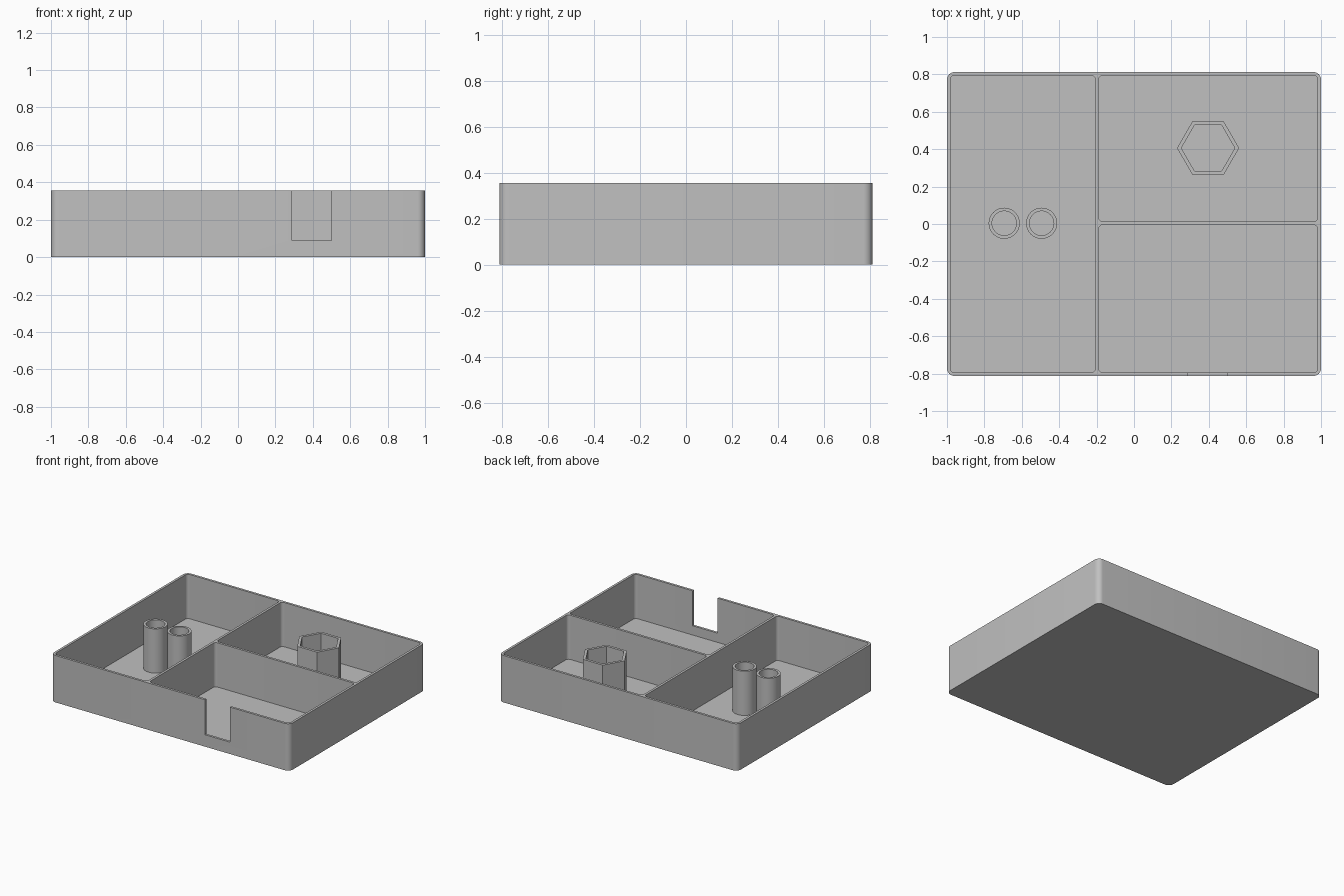
import bpy
import bmesh
from math import cos, sin, pi

cube = bpy.data.objects.get("Cube")
if cube:
    bpy.data.objects.remove(cube)

HALF_X, HALF_Y, HEIGHT = 1.0, 0.812, 0.355
WALL, FLOOR = 0.018, 0.02

grey = bpy.data.materials.new("grey plastic")
grey.use_nodes = True
COLOUR = (0.53, 0.53, 0.53, 1)
grey.diffuse_color = COLOUR
grey.node_tree.nodes["Principled BSDF"].inputs["Base Color"].default_value = COLOUR


def rounded_rect(x0, x1, y0, y1, r, steps=8):
    """Counter-clockwise outline with four arc corners."""
    centres = [(x1 - r, y1 - r), (x0 + r, y1 - r), (x0 + r, y0 + r), (x1 - r, y0 + r)]
    return [(cx + r * cos(a), cy + r * sin(a))
            for q, (cx, cy) in enumerate(centres)
            for a in [(q + i / steps) * pi / 2 for i in range(steps + 1)]]


def polygon(cx, cy, r, sides):
    return [(cx + r * cos(2 * pi * i / sides), cy + r * sin(2 * pi * i / sides))
            for i in range(sides)]


def prism(name, outline, z0, z1):
    """Extrude a flat outline from z0 up to z1."""
    bm = bmesh.new()
    base = bm.faces.new([bm.verts.new((x, y, z0)) for x, y in outline])
    top = bmesh.ops.extrude_face_region(bm, geom=[base], use_keep_orig=True)
    moved = [v for v in top["geom"] if isinstance(v, bmesh.types.BMVert)]
    bmesh.ops.translate(bm, verts=moved, vec=(0, 0, z1 - z0))
    bmesh.ops.recalc_face_normals(bm, faces=bm.faces)
    mesh = bpy.data.meshes.new(name)
    bm.to_mesh(mesh)
    bm.free()
    mesh.materials.append(grey)
    obj = bpy.data.objects.new(name, mesh)
    bpy.context.collection.objects.link(obj)
    return obj


def activate(obj):
    bpy.ops.object.select_all(action="DESELECT")
    obj.select_set(True)
    bpy.context.view_layer.objects.active = obj


def carve(obj, outlines_and_floors):
    """Cut pockets, open at the top, then shade the curved walls smooth."""
    for outline, z0 in outlines_and_floors:
        cutter = prism("cutter", outline, z0, HEIGHT + 0.1)
        cutter.hide_render = True
        activate(obj)
        mod = obj.modifiers.new("pocket", "BOOLEAN")
        mod.operation, mod.solver, mod.object = "DIFFERENCE", "EXACT", cutter
        bpy.ops.object.modifier_apply(modifier=mod.name)
        bpy.data.objects.remove(cutter)
    activate(obj)
    bpy.ops.object.shade_smooth_by_angle(angle=pi / 6)


# Tray: three compartments and a notch through the front wall
IN_X, IN_Y, R = HALF_X - WALL, HALF_Y - WALL, 0.022
DIV_X, DIV_Y = -0.198, 0.004
half = WALL / 2
compartments = [
    (-IN_X, DIV_X - half, -IN_Y, IN_Y),
    (DIV_X + half, IN_X, DIV_Y + half, IN_Y),
    (DIV_X + half, IN_X, -IN_Y, DIV_Y - half),
]
pockets = [(rounded_rect(*c, R), FLOOR) for c in compartments]
notch = [(0.29, -0.9), (0.50, -0.9), (0.50, -0.75), (0.29, -0.75)]
tray = prism("tray", rounded_rect(-HALF_X, HALF_X, -HALF_Y, HALF_Y, 0.04), 0, HEIGHT)
carve(tray, pockets + [(notch, 0.09)])

# Hollow holders: two round tubes and a hexagonal one
holders = [
    ("outer_tube", -0.694, 0.004, 0.083, 0.065, 48),
    ("inner_tube", -0.494, 0.004, 0.083, 0.065, 48),
    ("hexagonal_holder", 0.396, 0.406, 0.166, 0.143, 6),
]
for name, x, y, outer, inner, sides in holders:
    holder = prism(name, polygon(x, y, outer, sides), FLOOR, HEIGHT)
    carve(holder, [(polygon(x, y, inner, sides), FLOOR - 0.1)])
